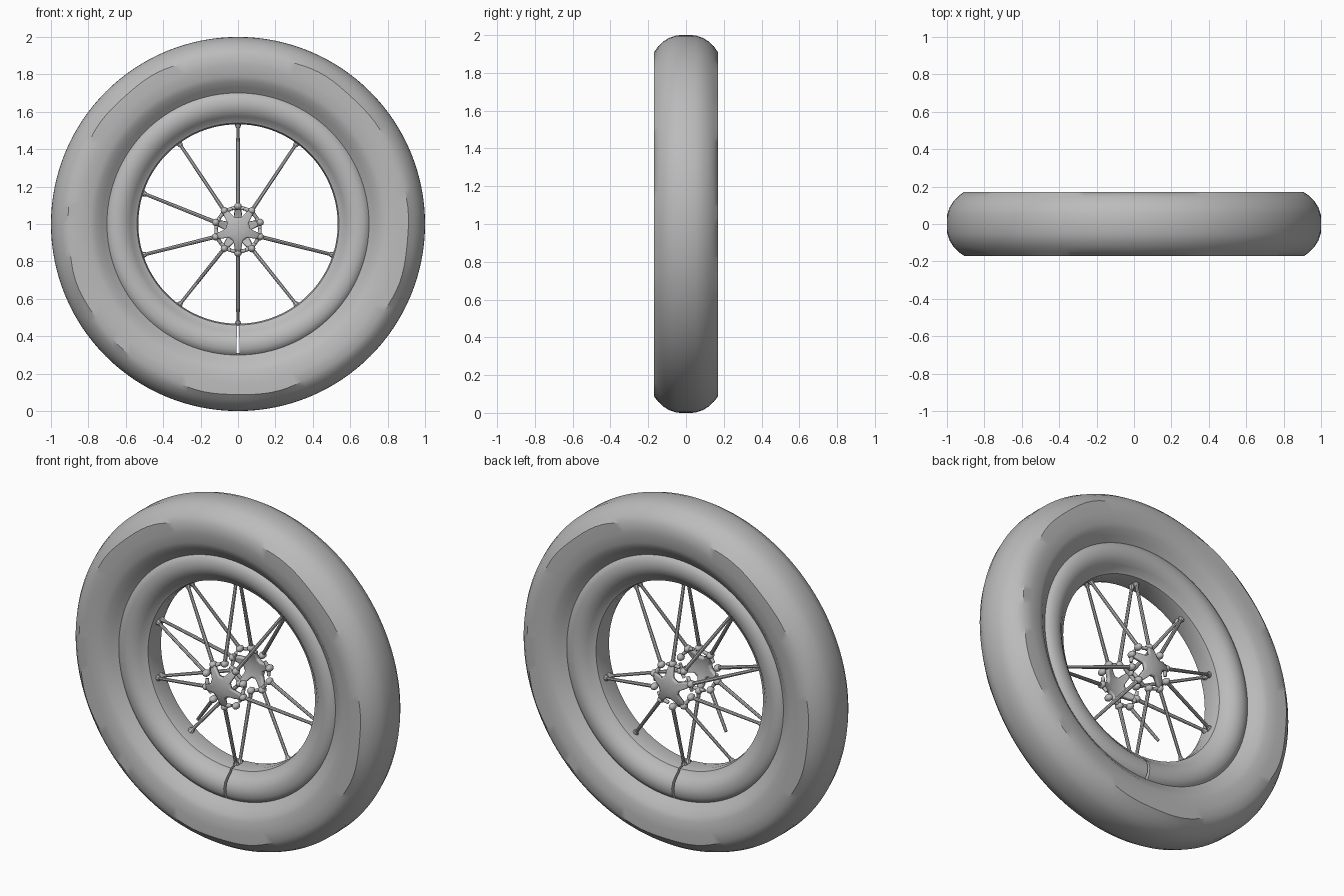
import bpy, bmesh, math
from mathutils import Vector

cube = bpy.data.objects.get("Cube")
if cube:
    bpy.data.objects.remove(cube)

GREY = (0.5, 0.5, 0.5, 1)
grey = bpy.data.materials.new("plain grey")
grey.use_nodes = True
grey.diffuse_color = GREY
grey.node_tree.nodes["Principled BSDF"].inputs["Base Color"].default_value = GREY

HUB_Z = 0.97


def finish(bm, name, angle=35):
    bmesh.ops.recalc_face_normals(bm, faces=bm.faces)
    mesh = bpy.data.meshes.new(name)
    bm.to_mesh(mesh)
    bm.free()
    ob = bpy.data.objects.new(name, mesh)
    bpy.context.collection.objects.link(ob)
    mesh.materials.append(grey)
    bpy.ops.object.select_all(action='DESELECT')
    ob.select_set(True)
    bpy.context.view_layer.objects.active = ob
    bpy.ops.object.shade_smooth_by_angle(angle=math.radians(angle))
    return ob


def polar(r, a, y, z=1.0):
    return Vector((r * math.cos(a), y, z + r * math.sin(a)))


def lathe(name, half, steps=128, gap=0.0, wobble=None):
    """Revolve a half profile of (radius, y), mirrored in y, around the axle."""
    profile = half + [(r, -y) for r, y in reversed(half) if y > 0]
    bm = bmesh.new()
    count = steps + 1 if gap else steps
    rings = []
    for i in range(count):
        a = -math.pi / 2 + gap / 2 + (2 * math.pi - gap) * i / steps
        rings.append([bm.verts.new(polar(r + (wobble(a, r, y) if wobble else 0), a, y))
                      for r, y in profile])
    n = len(profile)
    for i in range(steps):
        p, q = rings[i], rings[(i + 1) % count]
        for j in range(n):
            k = (j + 1) % n
            bm.faces.new((p[j], p[k], q[k], q[j]))
    if gap:
        bm.faces.new(rings[0])
        bm.faces.new(rings[-1])
    return finish(bm, name)


def shoulder_wobble(a, r, y):
    # the worn shoulder edge wanders slightly
    if abs(r - 0.91) > 0.001:
        return 0
    return 0.006 * math.sin(5 * a + y * 20) + 0.004 * math.sin(13 * a)


# Tyre: round tread, sharp shoulder, flat wall dishing in to the bead
lathe("tyre", [(1.0, 0), (0.999, 0.05), (0.985, 0.09), (0.965, 0.122),
               (0.94, 0.148), (0.91, 0.17), (0.85, 0.17), (0.79, 0.163),
               (0.76, 0.15), (0.73, 0.125), (0.70, 0.10), (0.69, 0.0)],
      wobble=shoulder_wobble)

# Rim: rounded lips and a shallow inner channel, split at the bottom
lathe("rim", [(0.71, 0), (0.71, 0.085), (0.698, 0.105), (0.67, 0.12), (0.635, 0.122),
              (0.60, 0.112), (0.575, 0.09), (0.555, 0.068), (0.54, 0.06), (0.533, 0.03),
              (0.535, 0)], gap=0.022)


def add_rod(bm, a, b, r1, r2, sides=8):
    d = b - a
    made = bmesh.ops.create_cone(bm, cap_ends=True, segments=sides, radius1=r1,
                                 radius2=r2, depth=d.length)["verts"]
    bmesh.ops.rotate(bm, verts=made, matrix=d.to_track_quat('Z', 'Y').to_matrix())
    bmesh.ops.translate(bm, verts=made, vec=(a + b) / 2)


def add_spokes(name, side, skip, broken):
    bm = bmesh.new()
    for i in range(10):
        if i in skip:
            continue
        a = math.radians(54 + 36 * i)
        hub = polar(0.12, a, side * 0.125, HUB_Z)
        end = polar(0.54, a, side * 0.015)
        if i in broken:
            end = hub.lerp(end, 0.6)
        else:
            add_rod(bm, hub.lerp(end, 0.94), end, 0.011, 0.02)
        add_rod(bm, hub, end, 0.011, 0.009)
    finish(bm, name)


def add_flange(name, side, turn):
    # Five-armed domed star with concave edges
    bm = bmesh.new()
    steps = 60
    rings = []
    for t in (0.3, 0.55, 0.8, 1.0):
        ring = []
        for i in range(steps):
            a = 2 * math.pi * i / steps
            arm = ((1 + math.cos(5 * (a - turn))) / 2) ** 3
            r = t * (0.062 + 0.07 * arm)
            ring.append(bm.verts.new(polar(r, a, side * (0.158 - 2.2 * r * r), HUB_Z)))
        rings.append(ring)
    bm.faces.new(rings[0])
    for p, q in zip(rings, rings[1:]):
        for i in range(steps):
            k = (i + 1) % steps
            bm.faces.new((p[i], p[k], q[k], q[i]))
    ob = finish(bm, name)
    solid = ob.modifiers.new("thickness", 'SOLIDIFY')
    solid.thickness = 0.022
    solid.offset = 0

    # Nipples around the flange, with short links beside each arm tip
    bm = bmesh.new()
    for i in range(10):
        a = turn + i * math.pi / 5
        made = bmesh.ops.create_icosphere(bm, subdivisions=2, radius=0.02)["verts"]
        bmesh.ops.scale(bm, verts=made, vec=(1, 1.3, 1))
        bmesh.ops.translate(bm, verts=made, vec=polar(0.125, a, side * 0.122, HUB_Z))
        if i % 2 == 0:
            for s in (-1, 1):
                add_rod(bm, polar(0.12, a, side * 0.122, HUB_Z),
                        polar(0.118, a + s * 0.36, side * 0.115, HUB_Z), 0.013, 0.009)
    finish(bm, name.replace("flange", "nipples"), 60)


add_spokes("front_spokes", -1, {7, 9}, {5})
add_spokes("back_spokes", 1, {9}, set())
add_flange("front_hub_flange", -1, math.radians(54))
add_flange("back_hub_flange", 1, math.radians(90))
